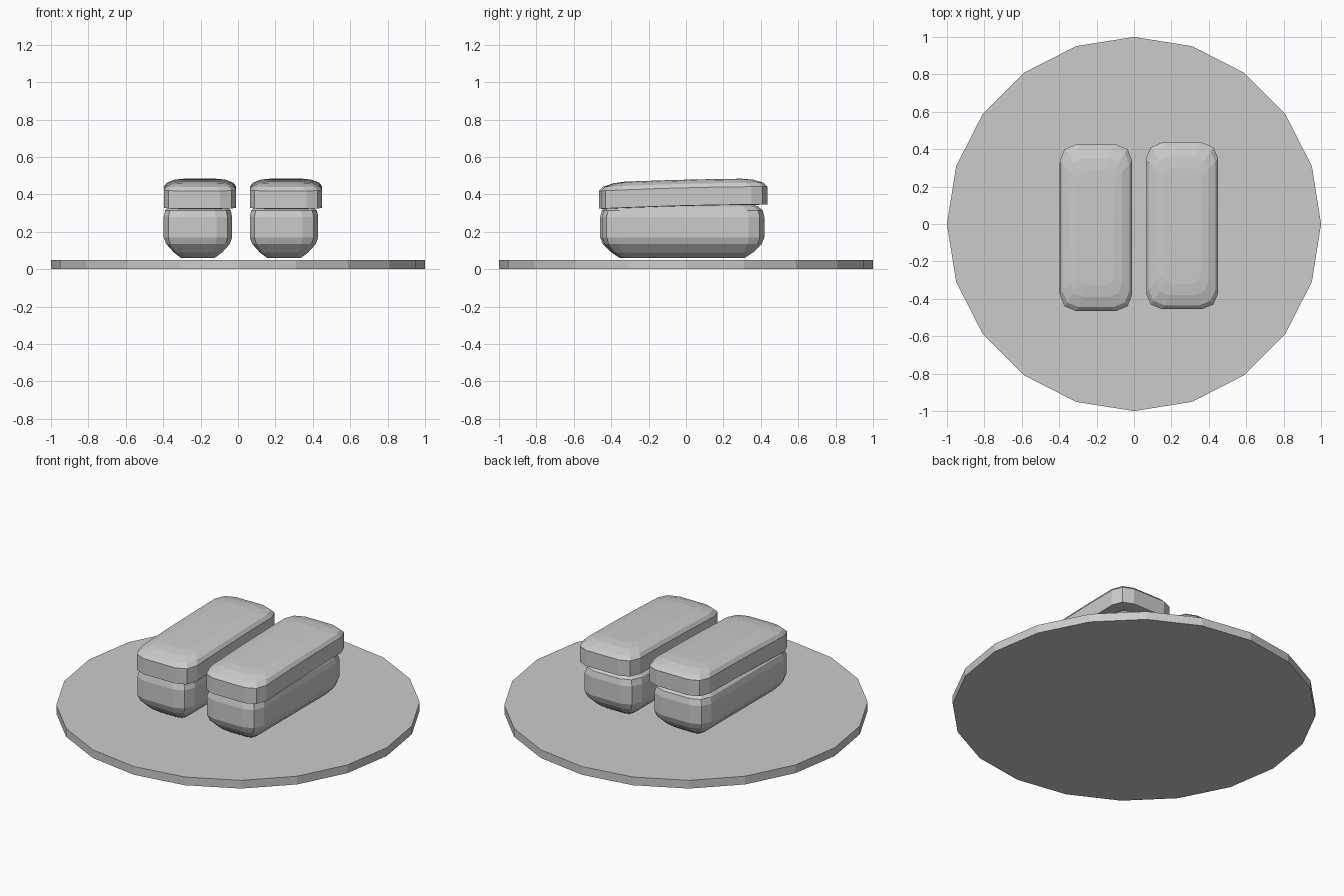
import bpy, bmesh, math

if "Cube" in bpy.data.objects:
    bpy.data.objects.remove(bpy.data.objects["Cube"])


def ring(hx, hy, r):
    """Rounded rectangle outline with two-segment corners."""
    pts = []
    for sx, sy, start in ((1, 1, 0), (-1, 1, 90), (-1, -1, 180), (1, -1, 270)):
        for k in range(3):
            a = math.radians(start + 45 * k)
            pts.append((sx * (hx - r) + r * math.cos(a), sy * (hy - r) + r * math.sin(a)))
    return pts


def loft(name, rings, centre, height=lambda y: 0.0):
    """Stack rounded rectangles (z, half x, half y, corner radius) into a closed body."""
    bm = bmesh.new()
    loops = []
    for z, hx, hy, r in rings:
        pts = ring(hx, hy, r)
        # extra points along the long sides let the body bend
        full = []
        for i, p in enumerate(pts):
            full.append(p)
            q = pts[(i + 1) % len(pts)]
            if i in (5, 11):
                full += [(p[0], p[1] + (q[1] - p[1]) * t) for t in (1 / 3, 2 / 3)]
        loops.append([bm.verts.new((x + centre[0], y + centre[1], z + height(y))) for x, y in full])
    n = len(loops[0])
    for a, b in zip(loops, loops[1:]):
        for i in range(n):
            j = (i + 1) % n
            bm.faces.new((a[i], a[j], b[j], b[i]))
    # caps as strips across the width
    for lp, flip in ((loops[0], True), (loops[-1], False)):
        left, right = lp[3:11], [lp[2], lp[1], lp[0]] + lp[:10:-1]
        m = min(len(left), len(right))
        for i in range(m - 1):
            f = [right[i], left[i], left[i + 1], right[i + 1]]
            bm.faces.new(f[::-1] if flip else f)
    bmesh.ops.recalc_face_normals(bm, faces=bm.faces)
    me = bpy.data.meshes.new(name)
    bm.to_mesh(me)
    bm.free()
    ob = bpy.data.objects.new(name, me)
    bpy.context.collection.objects.link(ob)
    return ob


# Plate
bpy.ops.mesh.primitive_cylinder_add(vertices=20, radius=1, depth=0.05, location=(0, 0, 0.025))
bpy.context.object.name = "plate"

RICE = [(0.06, 0.09, 0.33, 0.03), (0.09, 0.13, 0.375, 0.05), (0.135, 0.17, 0.42, 0.075),
        (0.17, 0.183, 0.434, 0.085), (0.28, 0.183, 0.434, 0.085),
        (0.315, 0.175, 0.425, 0.085), (0.335, 0.155, 0.40, 0.08), (0.35, 0.12, 0.36, 0.06)]
TOPPING = [(0.338, 0.17, 0.42, 0.07), (0.34, 0.193, 0.445, 0.085), (0.435, 0.193, 0.445, 0.085),
           (0.456, 0.178, 0.425, 0.085), (0.472, 0.14, 0.37, 0.07), (0.478, 0.10, 0.31, 0.05)]


# The topping slopes gently up towards the back
def slope(y):
    return 0.026 * y - 0.025 * y * y


# Two pieces: rice block with a slice on top
for side, x, dy in (("left", -0.214, -0.005), ("right", 0.246, 0.005)):
    loft(side + "_rice", RICE, (x, -0.02 + dy))
    loft(side + "_topping", TOPPING, (x + 0.011, -0.015 + dy), slope)
